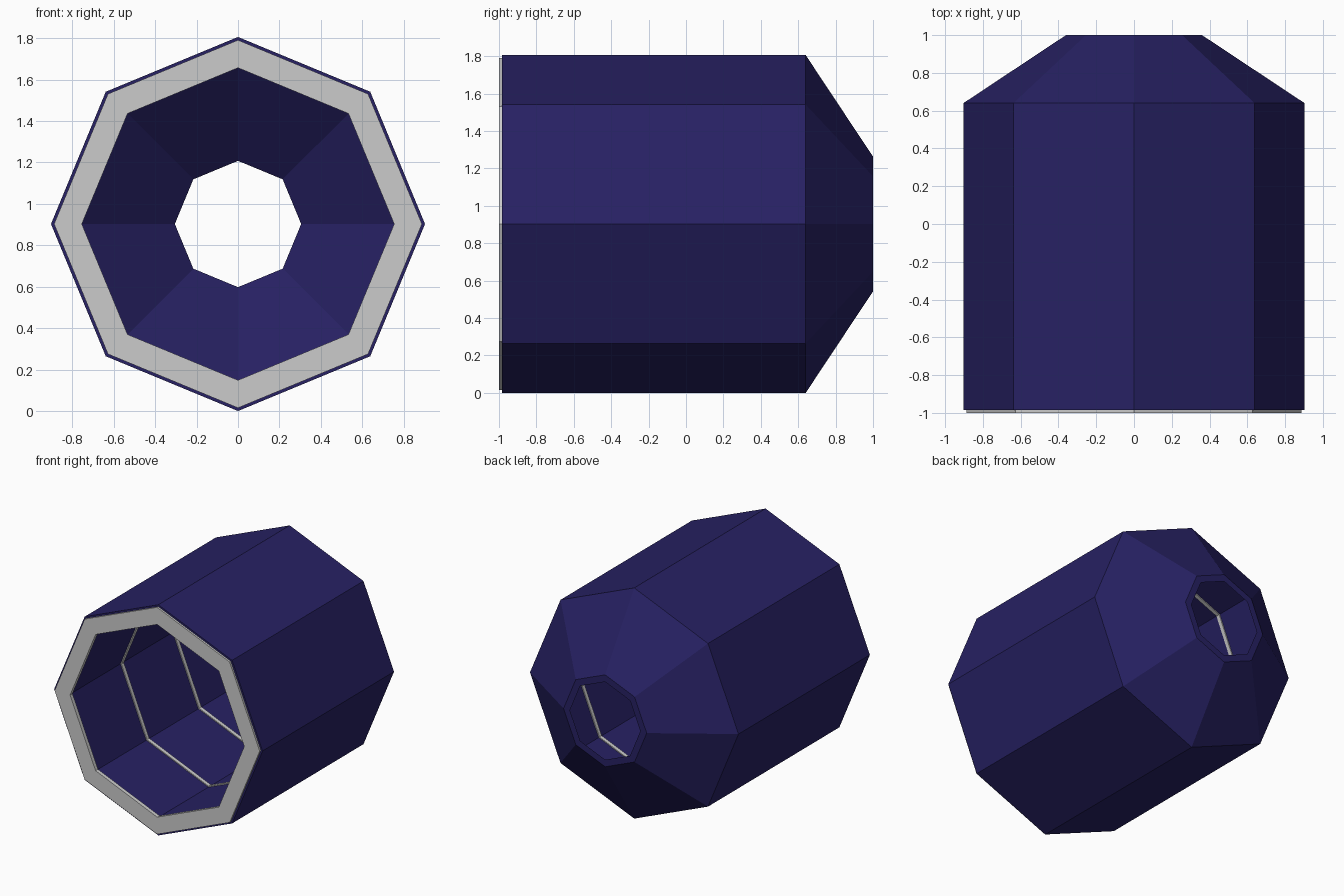
import bpy, bmesh, math

if "Cube" in bpy.data.objects:
    bpy.data.objects.remove(bpy.data.objects["Cube"])

SIDES = 8
CZ = 0.903  # height of the tube axis


def lathe(name, profile, material=None):
    """Revolve a closed (radius, y) loop around the y axis with flat octagonal sides."""
    bm = bmesh.new()
    rows = []
    for i in range(SIDES):
        a = 2 * math.pi * i / SIDES
        rows.append([bm.verts.new((r * math.cos(a), y, CZ + r * math.sin(a)))
                     for r, y in profile])
    n = len(profile)
    for i in range(SIDES):
        a, b = rows[i], rows[(i + 1) % SIDES]
        for j in range(n):
            k = (j + 1) % n
            bm.faces.new((a[j], a[k], b[k], b[j]))
    bmesh.ops.recalc_face_normals(bm, faces=bm.faces)
    mesh = bpy.data.meshes.new(name)
    bm.to_mesh(mesh)
    bm.free()
    obj = bpy.data.objects.new(name, mesh)
    bpy.context.collection.objects.link(obj)
    if material:
        mesh.materials.append(material)
    return obj


indigo = bpy.data.materials.new("indigo")
indigo.diffuse_color = (0.02, 0.015, 0.125, 1)
indigo.use_nodes = True
indigo.node_tree.nodes["Principled BSDF"].inputs["Base Color"].default_value = indigo.diffuse_color

# Hollow octagonal shell with a tapered, open back end
lathe("shell", [(0.903, -0.985), (0.903, 0.64), (0.36, 1.0),
                (0.305, 1.0), (0.762, 0.64), (0.762, -0.985)], indigo)

# Grey rim at the front mouth and two ribs set into the inner wall
for name, y in (("front_rim", -0.985), ("middle_rib", -0.35), ("rear_rib", 0.295)):
    lathe(name, [(0.888, y - 0.015), (0.888, y + 0.015),
                 (0.754, y + 0.015), (0.754, y - 0.015)])
